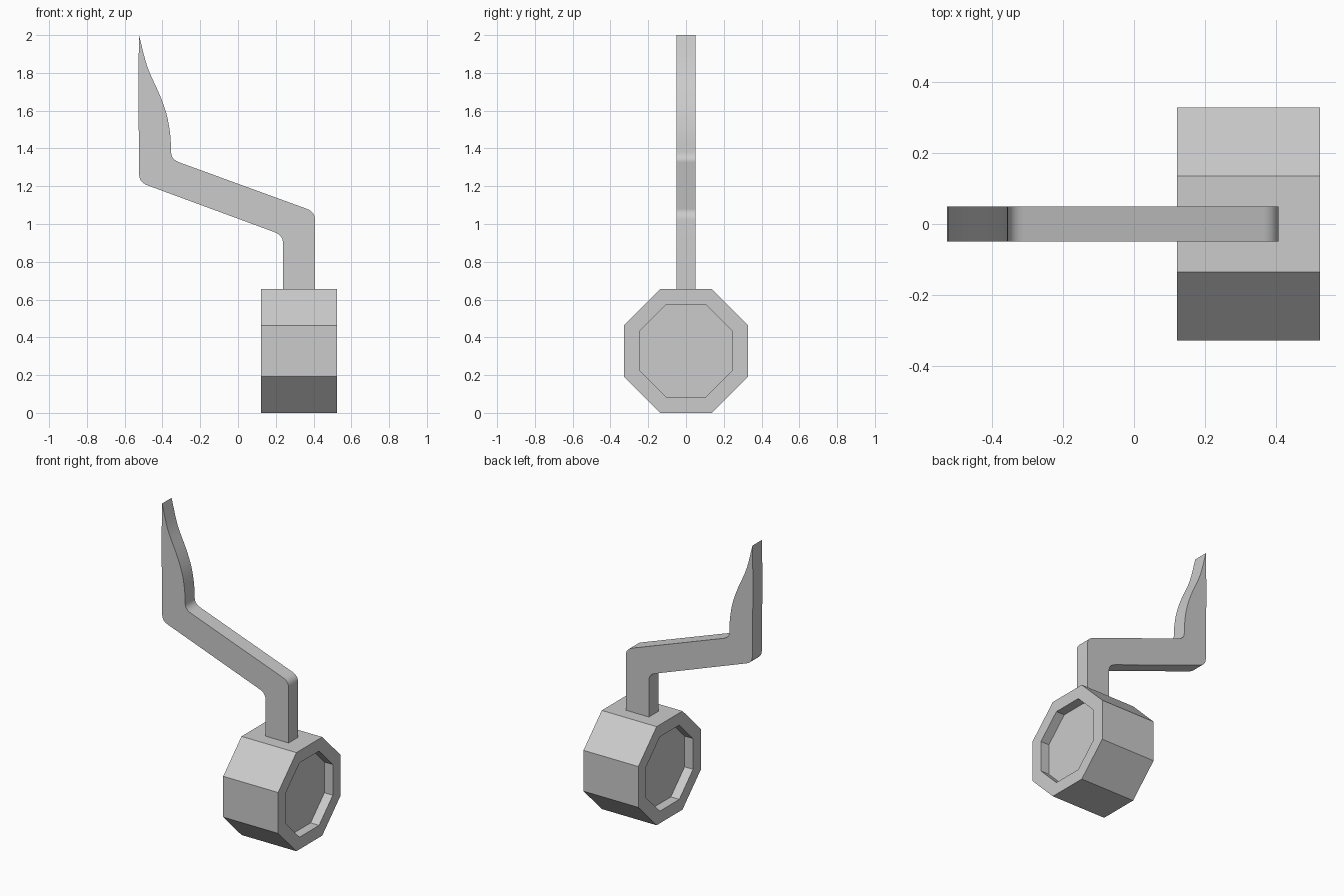
import bpy, bmesh, math
from mathutils import Vector

cube = bpy.data.objects.get("Cube")
if cube:
    bpy.data.objects.remove(cube, do_unlink=True)

grey = bpy.data.materials.new("plain grey")
grey.use_nodes = True
COLOR = (0.6, 0.6, 0.6, 1)
grey.diffuse_color = COLOR
grey.node_tree.nodes["Principled BSDF"].inputs["Base Color"].default_value = COLOR


def make_object(name, bm):
    bmesh.ops.recalc_face_normals(bm, faces=bm.faces)
    mesh = bpy.data.meshes.new(name)
    bm.to_mesh(mesh)
    bm.free()
    mesh.materials.append(grey)
    obj = bpy.data.objects.new(name, mesh)
    bpy.context.collection.objects.link(obj)
    return obj


def rounded(a, corner, b, steps=6):
    """Points of a soft bend from a to b around a corner."""
    a, corner, b = Vector(a), Vector(corner), Vector(b)
    ts = [i / steps for i in range(steps + 1)]
    return [a * (1 - t) ** 2 + corner * 2 * t * (1 - t) + b * t * t for t in ts]


def smooth_through(points, steps=4):
    """Points of a smooth curve passing through the given ones."""
    p = [Vector(q) for q in points]
    p = [2 * p[0] - p[1]] + p + [2 * p[-1] - p[-2]]
    out = []
    for a, b, c, d in zip(p, p[1:], p[2:], p[3:]):
        for i in range(steps):
            t = i / steps
            out.append(0.5 * (2 * b + (c - a) * t + (2 * a - 5 * b + 4 * c - d) * t ** 2
                              + (3 * b - a - 3 * c + d) * t ** 3))
    return out


# Octagonal hub with a shallow recess in both ends
HUB_X, HUB_HALF, APOTHEM, INNER, DEPTH = 0.323, 0.202, 0.328, 0.247, 0.062
bm = bmesh.new()
rings = []
for x, apothem in ((DEPTH - HUB_HALF, INNER), (-HUB_HALF, INNER), (-HUB_HALF, APOTHEM),
                   (HUB_HALF, APOTHEM), (HUB_HALF, INNER), (HUB_HALF - DEPTH, INNER)):
    r = apothem / math.cos(math.pi / 8)
    angles = [math.pi / 8 + i * math.pi / 4 for i in range(8)]
    rings.append([bm.verts.new((HUB_X + x, r * math.cos(a), APOTHEM + r * math.sin(a)))
                  for a in angles])
for low, high in zip(rings, rings[1:]):
    for i in range(8):
        j = (i + 1) % 8
        bm.faces.new((low[i], low[j], high[j], high[i]))
bm.faces.new(rings[0])
bm.faces.new(rings[-1])
make_object("octagonal_hub", bm)

# Bent flat arm ending in a tapering blade
outline = [Vector((0.238, 0.64))]
outline += rounded((0.238, 0.9), (0.238, 0.942), (0.19, 0.958))
outline += rounded((-0.48, 1.205), (-0.523, 1.221), (-0.523, 1.26))
outline += [Vector((-0.528, 1.74))]
outline += smooth_through([(-0.524, 2.0), (-0.48, 1.833), (-0.415, 1.685),
                           (-0.378, 1.58), (-0.359, 1.475), (-0.354, 1.38)])
outline += rounded((-0.354, 1.38), (-0.354, 1.342), (-0.31, 1.326))
outline += rounded((0.365, 1.08), (0.408, 1.064), (0.408, 1.02))
outline += [Vector((0.408, 0.64))]
bm = bmesh.new()
side = bm.faces.new([bm.verts.new((p.x, -0.05, p.y)) for p in outline])
extruded = bmesh.ops.extrude_face_region(bm, geom=[side], use_keep_orig=True)
bmesh.ops.translate(bm, vec=(0, 0.1, 0),
                    verts=[g for g in extruded["geom"] if isinstance(g, bmesh.types.BMVert)])
arm = make_object("bent_arm", bm)

# Soft bends, crisp edges
bpy.ops.object.select_all(action="DESELECT")
arm.select_set(True)
bpy.context.view_layer.objects.active = arm
bpy.ops.object.shade_smooth_by_angle(angle=math.radians(35))
